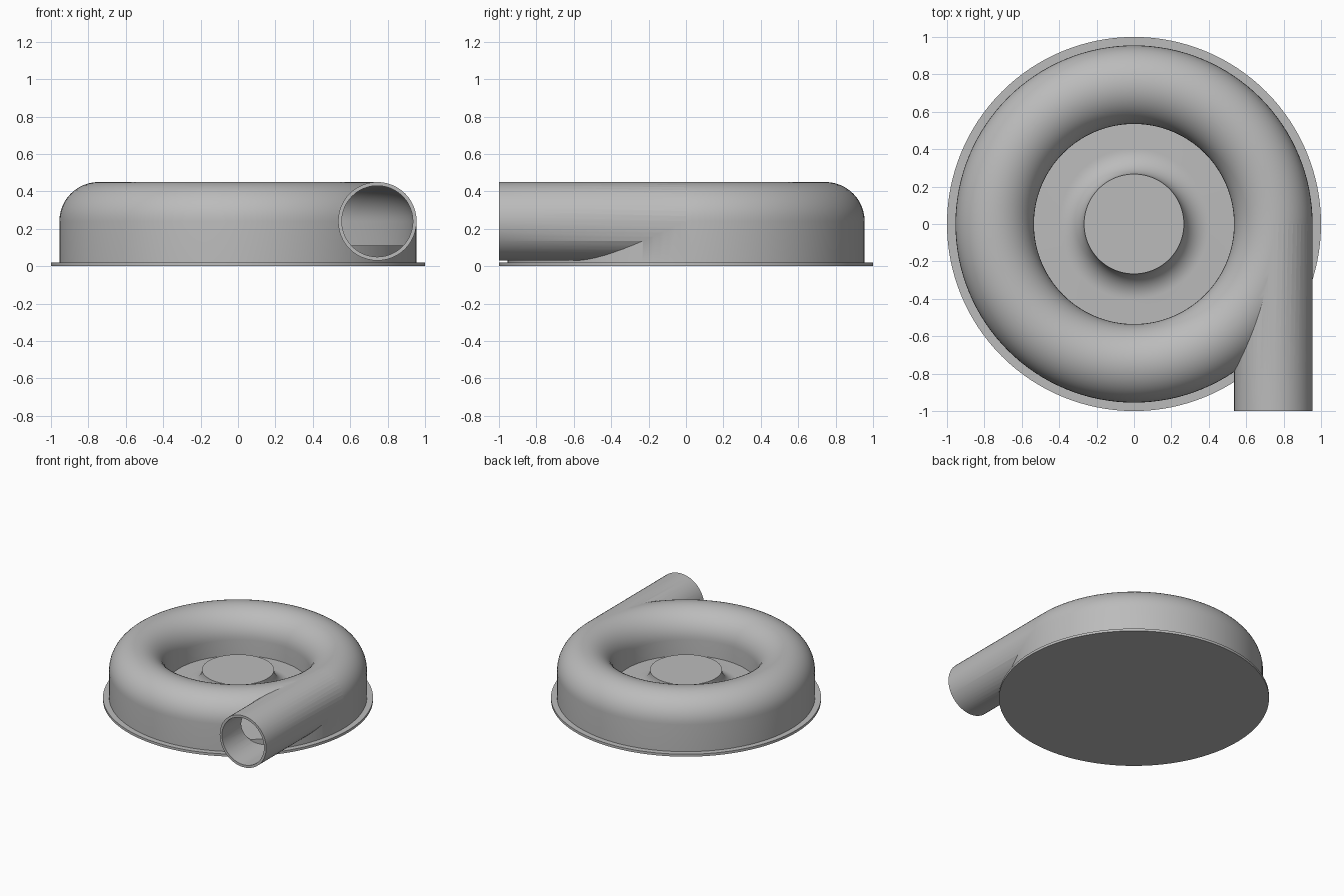
import bpy, bmesh, math
from mathutils import Matrix

if "Cube" in bpy.data.objects:
    bpy.data.objects.remove(bpy.data.objects["Cube"])

GREY = (0.5, 0.5, 0.5, 1)
metal = bpy.data.materials.new("plain_grey")
metal.use_nodes = True
metal.diffuse_color = GREY
metal.node_tree.nodes["Principled BSDF"].inputs["Base Color"].default_value = GREY

RING_R, TUBE_Z = 0.745, 0.24     # centre of the channel cross-section
OUTER, INNER = 0.21, 0.19        # tube radii
ARC = 24                         # steps per half circle
FLOOR_Z, PLATE_Z = 0.11, 0.02


def make_object(name, bm):
    bmesh.ops.remove_doubles(bm, verts=bm.verts, dist=1e-5)
    bmesh.ops.recalc_face_normals(bm, faces=bm.faces)
    mesh = bpy.data.meshes.new(name)
    bm.to_mesh(mesh)
    bm.free()
    mesh.materials.append(metal)
    obj = bpy.data.objects.new(name, mesh)
    bpy.context.collection.objects.link(obj)
    return obj


def revolve(name, profile, closed=False):
    """Spin an (r, z) profile around the vertical axis."""
    bm = bmesh.new()
    verts = [bm.verts.new((r, 0, z)) for r, z in profile]
    edges = [bm.edges.new(pair) for pair in zip(verts, verts[1:])]
    if closed:
        edges.append(bm.edges.new((verts[-1], verts[0])))
    bmesh.ops.spin(bm, geom=verts + edges, cent=(0, 0, 0), axis=(0, 0, 1),
                   angle=math.tau, steps=128, use_merge=True)
    return make_object(name, bm)


def pipe(name, radius, y0, y1):
    """Cylinder along y, in line with the channel."""
    bm = bmesh.new()
    place = (Matrix.Translation((RING_R, (y0 + y1) / 2, TUBE_Z))
             @ Matrix.Rotation(math.pi / 2, 4, "X"))
    bmesh.ops.create_cone(bm, cap_ends=True, segments=ARC * 2, radius1=radius,
                          radius2=radius, depth=y1 - y0, matrix=place)
    return make_object(name, bm)


def arch(radius, bottom):
    """Half-round top on straight walls."""
    arc = [(RING_R + radius * math.cos(math.pi * i / ARC),
            TUBE_Z + radius * math.sin(math.pi * i / ARC)) for i in range(ARC + 1)]
    return [(RING_R + radius, bottom)] + arc + [(RING_R - radius, bottom)]


def boolean(target, tool, operation):
    mod = target.modifiers.new(operation, "BOOLEAN")
    mod.operation, mod.object, mod.solver = operation, tool, "EXACT"
    bpy.context.view_layer.objects.active = target
    bpy.ops.object.modifier_apply(modifier=mod.name)
    bpy.data.objects.remove(tool)


# Base plate
plate = revolve("base_plate", [(0, 0), (1, 0), (1, PLATE_Z), (0, PLATE_Z)])

# Inner floor with a flared centre hub
HUB_R, HUB_Z = 0.267, 0.245
flare = HUB_Z - FLOOR_Z
fillet = [(HUB_R + flare * (1 - math.cos(a)), HUB_Z - flare * math.sin(a))
          for a in (math.pi / 2 * i / 12 for i in range(12, -1, -1))]
floor = revolve("floor_and_hub", [(0, PLATE_Z - 0.01), (0.94, PLATE_Z - 0.01),
                                  (0.94, FLOOR_Z)] + fillet + [(0, HUB_Z)])

# Round housing with a straight outlet, hollowed out
housing = revolve("housing", arch(OUTER, PLATE_Z - 0.005), closed=True)
boolean(housing, pipe("outlet", OUTER, -1, 0), "UNION")
boolean(housing, revolve("channel_cutter", arch(INNER, -0.1), closed=True), "DIFFERENCE")
boolean(housing, pipe("bore_cutter", INNER, -1.2, 0), "DIFFERENCE")

# Smooth shading with crisp edges
for obj in (plate, floor, housing):
    bpy.ops.object.select_all(action="DESELECT")
    obj.select_set(True)
    bpy.context.view_layer.objects.active = obj
    bpy.ops.object.shade_smooth_by_angle(angle=math.radians(30))
